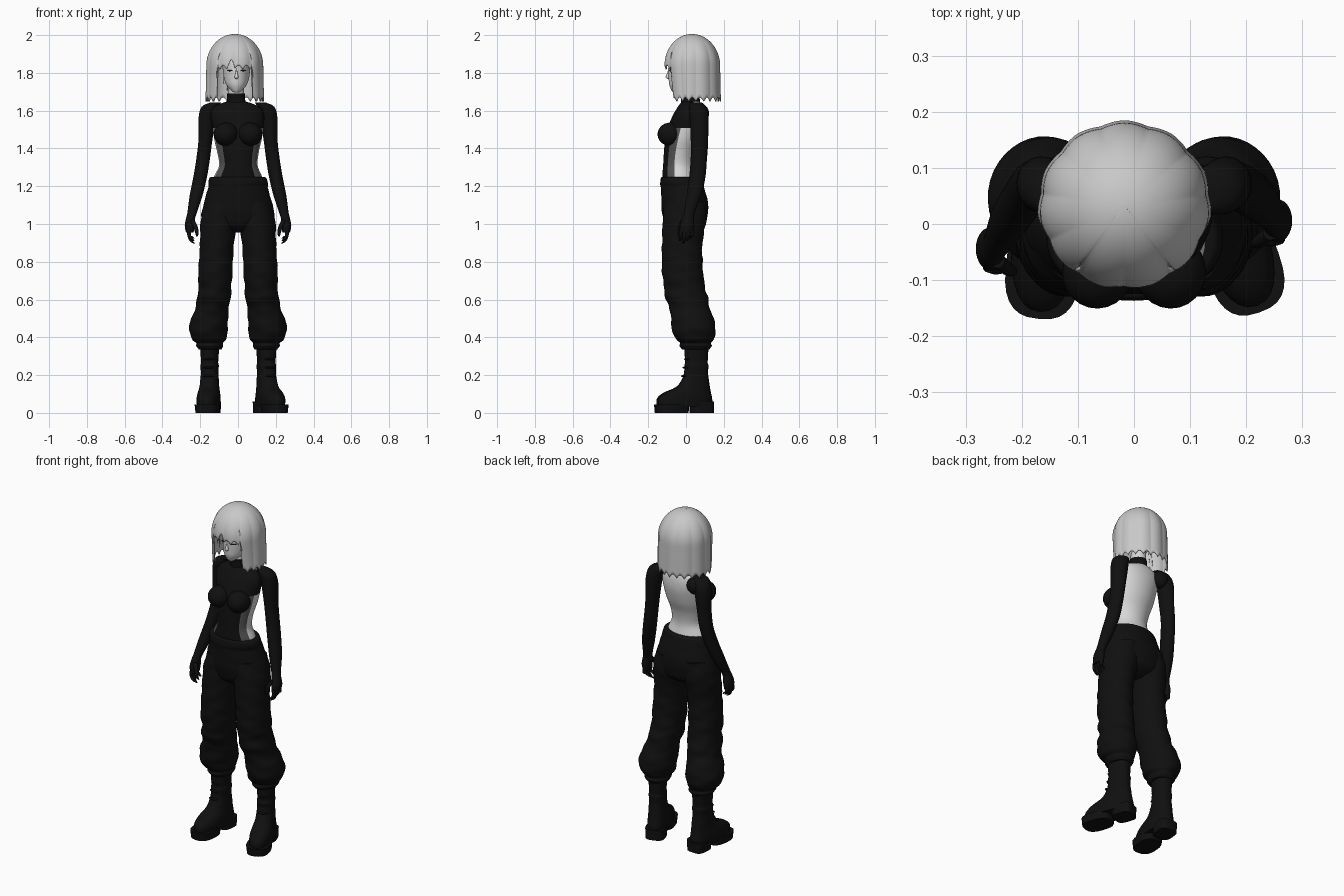
import bpy, bmesh
from math import sin, cos, pi, radians, sqrt, exp
from mathutils import Matrix, Vector

default = bpy.data.objects.get("Cube")
if default:
    bpy.data.objects.remove(default, do_unlink=True)


def material(name, value):
    mat = bpy.data.materials.new(name)
    mat.use_nodes = True
    color = (value, value, value, 1)
    mat.diffuse_color = color
    mat.node_tree.nodes["Principled BSDF"].inputs["Base Color"].default_value = color
    return mat


BLACK = material("black cloth", .005)
SKIN = material("pale skin", .68)
HAIR = material("silver hair", .58)
SHEER = material("sheer grey panel", .09)
LINE = material("dark line", .02)
LIP = material("soft grey lips", .4)


def finish(name, bm, mats, sharp=50):
    mesh = bpy.data.meshes.new(name)
    bmesh.ops.recalc_face_normals(bm, faces=bm.faces)
    bm.to_mesh(mesh)
    bm.free()
    for mat in mats:
        mesh.materials.append(mat)
    mesh.shade_smooth()
    mesh.set_sharp_from_angle(angle=radians(sharp))
    obj = bpy.data.objects.new(name, mesh)
    bpy.context.collection.objects.link(obj)
    return obj


def smooth_rings(rings, sub):
    """Catmull-Rom interpolation between neighbouring rings."""
    rows = []
    last = len(rings) - 1
    for k in range(last):
        quad = [rings[min(max(k + d, 0), last)] for d in (-1, 0, 1, 2)]
        for j in range(sub):
            t = j / sub
            rows.append([b + .5 * t * (c - a + t * (2*a - 5*b + 4*c - d + t * (3*(b - c) + d - a)))
                         for a, b, c, d in zip(*quad)])
    return rows + [list(rings[-1])]


def loft(name, rings, mats, side=1, n=28, sub=4, fold=0, power=1, paint=None):
    """Skin a stack of rings (x, y, z, half width, half depth); angle 0 is the front."""
    bm = bmesh.new()
    rows = []
    for x, y, z, rx, ry in smooth_rings(rings, sub):
        row = []
        for i in range(n):
            a = 2 * pi * i / n - pi
            s, c = sin(a), cos(a)
            s, c = (abs(s) ** power * (1 if s > 0 else -1), abs(c) ** power * (1 if c > 0 else -1))
            k = 1 + fold * (sin(3 * a + z * 60) + .6 * sin(z * 95 - 2 * a))
            row.append(bm.verts.new((side * (x + rx * k * s), y - ry * k * c, z)))
        rows.append(row)
    for low, high in zip(rows, rows[1:]):
        for i in range(n):
            j = (i + 1) % n
            face = bm.faces.new((low[i], low[j], high[j], high[i]))
            if paint:
                a = abs(2 * pi * (i + .5) / n - pi)
                face.material_index = paint(a, (low[i].co.z + high[i].co.z) / 2)
    bm.faces.new(rows[0])
    bm.faces.new(rows[-1])
    return finish(name, bm, mats)


def ball(name, center, size, mat, tilt=0):
    bm = bmesh.new()
    bmesh.ops.create_uvsphere(bm, u_segments=24, v_segments=14, radius=1)
    bm.transform(Matrix.Translation(center) @ Matrix.Rotation(tilt, 4, 'Z') @ Matrix.Diagonal((*size, 1)))
    return finish(name, bm, [mat])


# Torso: dark front panel, sheer strip beside it, bare flanks and back
def torso_paint(a, z):
    if z > 1.51:
        return 0 if a < radians(105) else 1
    return 0 if a < radians(46) else 2 if a < radians(75) else 1


loft("torso", [
    (0, -.02, 1.18, .14, .1), (0, -.033, 1.25, .127, .092), (.002, -.037, 1.31, .102, .084),
    (0, -.03, 1.38, .11, .087), (0, -.014, 1.45, .126, .096), (0, .003, 1.52, .135, .095),
    (-.003, .014, 1.57, .142, .086), (-.005, .022, 1.61, .13, .072), (-.008, .025, 1.635, .09, .058),
    (-.01, .025, 1.65, .045, .045)], [BLACK, SKIN, SHEER], n=64, sub=5, paint=torso_paint)
loft("collar", [(-.01, .025, 1.61, .062, .06), (-.01, .024, 1.64, .05, .051),
                (-.01, .022, 1.69, .047, .049)], [BLACK])
loft("neck", [(-.01, .025, 1.65, .042, .044), (-.01, .025, 1.76, .04, .044)], [SKIN])
ball("right_shoulder_sleeve", (-.118, .08, 1.585), (.05, .042, .05), BLACK)

for side, word in ((1, "left"), (-1, "right")):
    ball(word + "_breast", (side * .064, -.083, 1.475), (.064, .068, .062), BLACK, side * .25)

    # Sleeved arm, the right one reaching slightly further forward
    def reach(z, side=side):
        return 0 if side > 0 else -.05 * max(0, min(1, (1.35 - z) / .3))

    arm = [(.12, .055, 1.642, .03, .03), (.147, .062, 1.62, .046, .045), (.163, .07, 1.56, .046, .05),
           (.172, .071, 1.45, .037, .046), (.184, .068, 1.35, .036, .043), (.2, .06, 1.25, .036, .043),
           (.222, .042, 1.15, .034, .039), (.243, .018, 1.06, .025, .029), (.251, .01, 1.03, .024, .031),
           (.256, .006, .99, .026, .038), (.255, .002, .955, .02, .036)]
    loft(word + "_arm", [(x, y + reach(z), z, rx, ry) for x, y, z, rx, ry in arm], [BLACK], side)

    # Gloved fingers, curled inward
    for f in range(4):
        y = reach(1) - .027 + f * .019
        drop = .012 * abs(f - 1)
        loft(f"{word}_finger_{f + 1}", [
            (.257, y, .975, .01, .01), (.259, y, .94, .01, .01),
            (.247, y - .004, .91 + drop, .009, .009), (.233, y - .006, .898 + drop, .005, .005)],
            [BLACK], side, n=10)
    y = reach(1)
    loft(word + "_thumb", [(.243, y - .015, 1.02, .013, .014), (.225, y - .03, .985, .012, .012),
                           (.217, y - .034, .95, .009, .009), (.218, y - .034, .935, .004, .004)],
         [BLACK], side, n=12)

    # Baggy trouser leg gathered above the boot
    loft(word + "_trouser_leg", [
        (.085, -.005, 1.12, .085, .11), (.1, -.008, 1.02, .097, .115), (.111, -.02, .9, .09, .107),
        (.117, -.02, .8, .09, .107), (.121, -.016, .72, .09, .109), (.122, -.006, .66, .086, .108),
        (.128, .002, .61, .09, .114), (.136, .018, .56, .087, .106), (.15, .033, .5, .098, .113),
        (.157, .042, .44, .102, .116), (.153, .046, .39, .09, .1), (.149, .05, .37, .07, .082),
        (.149, .052, .355, .072, .085), (.147, .053, .335, .06, .07)],
        [BLACK], side, n=40, sub=5, fold=.018)

    # Chunky boot turned outward about the ankle
    parts = [
        loft(word + "_boot", [
            (.15, -.008, .035, .06, .148), (.15, -.008, .075, .062, .147), (.15, .005, .105, .058, .128),
            (.15, .035, .135, .052, .092), (.15, .048, .17, .049, .074), (.15, .053, .21, .046, .064),
            (.15, .055, .25, .048, .064), (.15, .055, .265, .045, .06), (.15, .055, .3, .047, .062),
            (.15, .055, .345, .05, .064)], [BLACK], side, power=.85),
        loft(word + "_front_sole", [(.15, -.08, 0, .062, .086), (.15, -.08, .045, .067, .09)],
             [BLACK], side, sub=1, power=.75),
        loft(word + "_boot_heel", [(.15, .085, 0, .054, .06), (.15, .085, .06, .057, .06)],
             [BLACK], side, sub=1, power=.6)]
    for k in range(4):
        z = .15 + k * .045
        parts.append(ball(f"{word}_lace_{k + 1}", (side * .15, -.022 + k * .008, z), (.03, .012, .006), BLACK))
    pivot = Vector((side * .15, .055, 0))
    turn = Matrix.Rotation(radians(19 if side > 0 else -5), 4, 'Z')
    for part in parts:
        part.data.transform(Matrix.Translation(pivot) @ turn @ Matrix.Translation(-pivot))

# Trouser seat and waistband
loft("trouser_hips", [
    (0, -.012, .955, .08, .05), (0, -.005, .99, .165, .1), (0, -.005, 1.04, .193, .118),
    (0, -.006, 1.1, .183, .124), (0, -.014, 1.17, .164, .117), (0, -.024, 1.23, .146, .108)],
    [BLACK], n=48, fold=.006)
loft("waistband", [(0, -.02, 1.195, .157, .113), (0, -.025, 1.215, .158, .112),
                   (0, -.028, 1.245, .148, .106), (0, -.03, 1.25, .125, .09)], [BLACK], n=48, fold=.01)

# Head and face
loft("head", [
    (-.008, -.052, 1.695, .012, .014), (-.008, -.043, 1.706, .028, .033), (-.008, -.022, 1.735, .053, .066),
    (-.008, -.002, 1.77, .066, .09), (-.008, .012, 1.82, .073, .106), (-.008, .025, 1.88, .085, .11),
    (-.012, .03, 1.94, .07, .08), (-.015, .03, 1.97, .03, .03)], [SKIN], n=40, sub=5)
loft("nose", [(-.008, -.092, 1.768, .004, .004), (-.008, -.094, 1.777, .01, .014),
              (-.008, -.091, 1.8, .006, .008), (-.008, -.09, 1.825, .004, .004)], [SKIN], n=12)
ball("lips", (-.008, -.085, 1.742), (.014, .004, .004), LIP)
for side, word in ((1, "left"), (-1, "right")):
    ball(word + "_closed_eye", (-.008 + side * .036, -.081, 1.812), (.017, .004, .0035), LINE, side * .5)


# Bobbed hair: a rippled shell whose hem rises over the face
CROWN, OPENING = 1.84, .66


def hair_point(a, z, lift=0):
    if z > CROWN:
        r = .14 * sqrt(max(0, 1 - ((z - CROWN) / .16) ** 2))
        low = 0
    else:
        low = (CROWN - z) / .18
        r = .14 + .004 * low
    r *= 1 + .035 * (abs(sin(a * 5.5)) - .5) * min(1, (2 - z) * 8)
    r += lift
    forward = 1 - .18 * low if cos(a) > 0 else 1
    return Vector((-.017 + r * sin(a) * 1.02, .032 - r * cos(a) * forward, z))


def hair_hem(a):
    jag = .022 * abs(sin(a * 11))
    if abs(a) < OPENING:
        return 1.818 + jag + .03 * exp(-((a + .12) / .1) ** 2)
    return 1.648 + jag


bm = bmesh.new()
COLS, ROWS = 176, 26
grid = []
for i in range(COLS):
    a = 2 * pi * i / COLS - pi
    hem = hair_hem(a)
    column = []
    for j in range(ROWS + 1):
        t = (j + .15) / (ROWS + .15)
        z = 2 - (2 - hem) * t ** 1.6
        column.append(bm.verts.new(hair_point(a, z)))
    grid.append(column)
for i in range(COLS):
    left, right = grid[i], grid[(i + 1) % COLS]
    for j in range(ROWS):
        bm.faces.new((left[j], left[j + 1], right[j + 1], right[j]))
bm.faces.new([column[0] for column in grid])
hair = finish("bobbed_hair", bm, [HAIR], 60)
shell = hair.modifiers.new("thickness", 'SOLIDIFY')
shell.thickness = .006
shell.offset = -1

# Fine dark lines between the hair locks
curve = bpy.data.curves.new("hair_lines", 'CURVE')
curve.dimensions = '3D'
curve.bevel_depth = .0011
curve.bevel_resolution = 0
for k in range(-5, 6):
    for a in (k * pi / 5.5, k * pi / 5.5 + .13):
        hem = hair_hem(a) + .004
        top = 1.985 if k % 2 else 1.92
        spline = curve.splines.new('POLY')
        spline.points.add(19)
        for j, point in enumerate(spline.points):
            point.co = (*hair_point(a, top + (hem - top) * j / 19, .0003), 1)
            point.radius = .3 + .7 * sin(pi * j / 19)
curve.materials.append(LINE)
bpy.context.collection.objects.link(bpy.data.objects.new("hair_lines", curve))
